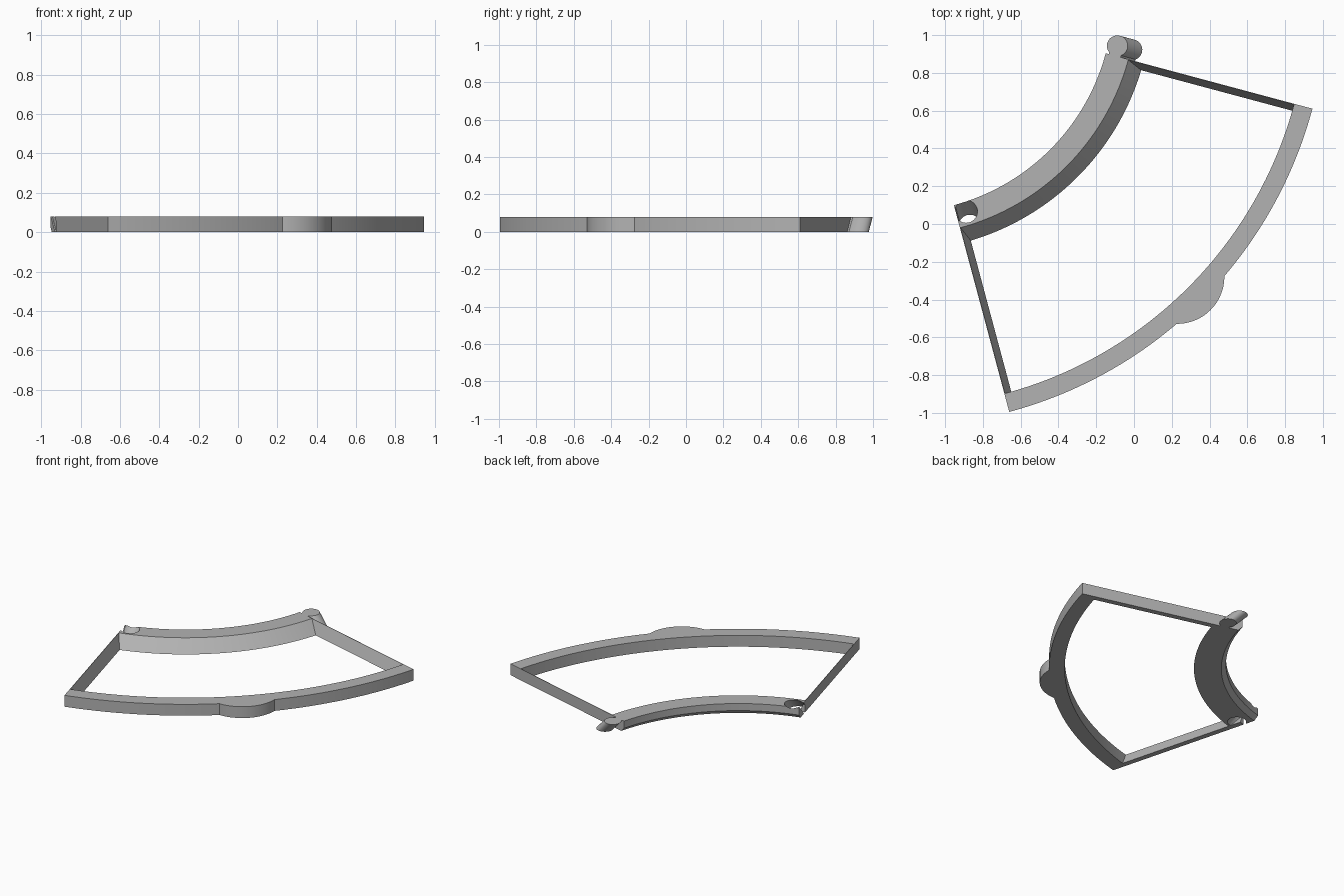
import bpy, bmesh, math
from math import cos, sin, radians
from mathutils import Vector

if "Cube" in bpy.data.objects:
    bpy.data.objects.remove(bpy.data.objects["Cube"])

CENTRE = Vector((-1.248, 1.198, 0))   # centre of the curved walls
H = 0.08                              # tray height
START, END = radians(-75), radians(-15)

grey = bpy.data.materials.new("plain grey")
grey.use_nodes = True
grey.diffuse_color = (0.45, 0.45, 0.45, 1)
grey.node_tree.nodes["Principled BSDF"].inputs["Base Color"].default_value = (0.45, 0.45, 0.45, 1)


def place(r, t, z, angle):
    """Point at radius r, shifted t along the tangent, on the ray at angle."""
    return CENTRE + Vector((r * cos(angle) - t * sin(angle),
                            r * sin(angle) + t * cos(angle), z))


def loft(name, rings):
    """Solid skinned through matching closed rings, capped at both ends."""
    bm = bmesh.new()
    loops = [[bm.verts.new(p) for p in ring] for ring in rings]
    n = len(loops[0])
    for a, b in zip(loops, loops[1:]):
        for i in range(n):
            j = (i + 1) % n
            bm.faces.new((a[i], a[j], b[j], b[i]))
    bm.faces.new(loops[0])
    bm.faces.new(loops[-1])
    bmesh.ops.recalc_face_normals(bm, faces=bm.faces)
    mesh = bpy.data.meshes.new(name)
    bm.to_mesh(mesh)
    bm.free()
    mesh.materials.append(grey)
    obj = bpy.data.objects.new(name, mesh)
    bpy.context.collection.objects.link(obj)
    return obj


def smooth(obj):
    bpy.ops.object.select_all(action='DESELECT')
    obj.select_set(True)
    bpy.context.view_layer.objects.active = obj
    bpy.ops.object.shade_smooth_by_angle(angle=radians(25))


def arc_wall(name, profile, steps=48):
    angles = [START + (END - START) * i / steps for i in range(steps + 1)]
    return loft(name, [[place(r, 0, z, a) for r, z in profile] for a in angles])


def leaning_key(name, radius, neck, angle, z_low, z_high):
    """Round head on a neck, leaning with the slope of the inner wall."""
    head_r, head_t = 1.186, 0.054
    gap = math.asin(neck / radius)
    outline = [(head_r - neck, -0.012), (head_r + neck, -0.012)]
    for i in range(33):
        a = -math.pi / 2 + gap + (2 * math.pi - 2 * gap) * i / 32
        outline.append((head_r + radius * cos(a), head_t + radius * sin(a)))
    return loft(name, [[place(r + H - z, t, z, angle) for r, t in outline]
                       for z in (z_low, z_high)])


# Curved walls
inner_wall = arc_wall("inner_wall", [(1.137, H), (1.137, 0.03), (1.167, 0), (1.342, 0), (1.261, H)])
outer_wall = arc_wall("outer_wall", [(2.17, 0), (2.27, 0), (2.27, H), (2.17, H)])

# Side walls: upright outside, sloping inside to a thin top edge
for name, angle, inward in (("right_end_wall", END, -1), ("left_end_wall", START, 1)):
    section = [(0, 0), (0.038 * inward, 0), (0.003 * inward, H), (0, H)]
    loft(name, [[place(r, t, z, angle) for t, z in section] for r in (1.25, 2.2)])

# Rounded finger grip on the outer wall
mid = (START + END) / 2
grip = [(2.088 + 0.25 * cos(a), 0.25 * sin(a))
        for a in (radians(-52 + 104 * i / 32) for i in range(33))]
grip_obj = loft("finger_grip", [[place(r, t, z, mid) for r, t in grip] for z in (0, H)])

# Connector knob at one end, matching socket at the other
knob = leaning_key("connector_knob", 0.055, 0.032, END, 0, H)
cutter = leaning_key("socket_cutter", 0.06, 0.037, START, -0.02, H + 0.02)
cutter.hide_render = True
cutter.hide_set(True)
cut = inner_wall.modifiers.new("socket", 'BOOLEAN')
cut.operation = 'DIFFERENCE'
cut.solver = 'EXACT'
cut.object = cutter
bpy.context.view_layer.objects.active = inner_wall
bpy.ops.object.modifier_apply(modifier=cut.name)
bpy.data.objects.remove(cutter)

for obj in (inner_wall, outer_wall, grip_obj, knob):
    smooth(obj)
